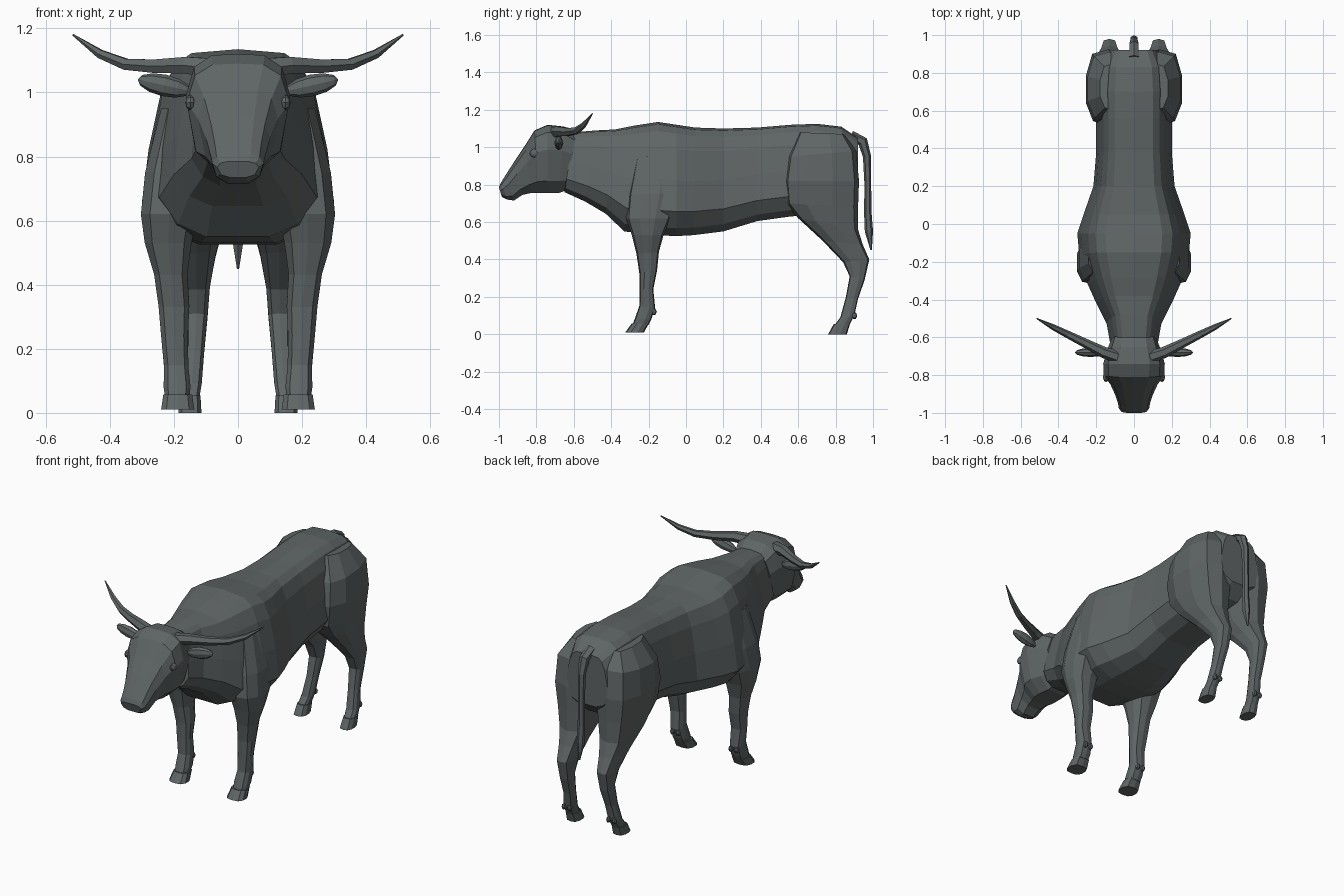
import bpy
import bmesh
import math
from mathutils import Vector, Matrix

default_cube = bpy.data.objects.get("Cube")
if default_cube:
    bpy.data.objects.remove(default_cube, do_unlink=True)

# One dark slate colour for the whole animal
hide_colour = (0.115, 0.13, 0.13, 1)
hide = bpy.data.materials.new("dark_slate_hide")
hide.use_nodes = True
hide.diffuse_color = hide_colour
hide.node_tree.nodes["Principled BSDF"].inputs["Base Color"].default_value = hide_colour
hide.node_tree.nodes["Principled BSDF"].inputs["Roughness"].default_value = 0.8


def finish(name, bm):
    """Turn a bmesh into a flat shaded object in the scene."""
    bmesh.ops.recalc_face_normals(bm, faces=bm.faces)
    mesh = bpy.data.meshes.new(name)
    bm.to_mesh(mesh)
    bm.free()
    mesh.materials.append(hide)
    obj = bpy.data.objects.new(name, mesh)
    bpy.context.scene.collection.objects.link(obj)
    return obj


def skin(name, rings):
    """Bridge a row of equal rings of points and cap both ends."""
    bm = bmesh.new()
    loops = [[bm.verts.new(point) for point in ring] for ring in rings]
    for ring, following in zip(loops, loops[1:]):
        for i in range(len(ring)):
            j = (i + 1) % len(ring)
            bm.faces.new((ring[i], ring[j], following[j], following[i]))
    bm.faces.new(loops[0])
    bm.faces.new(loops[-1])
    return finish(name, bm)


def section(profile, centre_x, half_width, start, end):
    """Closed ring from a half profile of (width share, share from start to end)."""
    mirrored = [(-across, along) for across, along in reversed(profile) if across > 0]
    ring = []
    for across, along in profile + mirrored:
        y, z = start.lerp(end, along)
        ring.append(Vector((centre_x + across * half_width, y, z)))
    return ring


def loft_trunk(name, profile, stations):
    """Stations: top y, top z, bottom y, bottom z, half width."""
    skin(name, [section(profile, 0, width, Vector((top_y, top_z)), Vector((low_y, low_z)))
                for top_y, top_z, low_y, low_z, width in stations])


def loft_limb(name, side, stations):
    """Stations: centre x, half width, front y, front z, back y, back z."""
    skin(name, [section(limb_profile, side * x, width,
                        Vector((front_y, front_z)), Vector((back_y, back_z)))
                for x, width, front_y, front_z, back_y, back_z in stations])


def tube(name, path, reference, side=1, sides=6):
    """Tapered tube; path points are x, y, z, radius."""
    points = [Vector((side * x, y, z)) for x, y, z, radius in path]
    rings = []
    for i, point in enumerate(points):
        before = points[max(i - 1, 0)]
        after = points[min(i + 1, len(points) - 1)]
        tangent = (after - before).normalized()
        across = tangent.cross(reference).normalized()
        upward = across.cross(tangent)
        radius = path[i][-1]
        angles = [math.tau * k / sides for k in range(sides)]
        rings.append([point + radius * (math.cos(a) * across + math.sin(a) * upward)
                      for a in angles])
    skin(name, rings)


def pebble(name, centre, radii, turn=0.0, segments=8, rows=6):
    """Low-poly ellipsoid with its poles along x."""
    bm = bmesh.new()
    bmesh.ops.create_uvsphere(bm, u_segments=segments, v_segments=rows, radius=1)
    placement = (Matrix.Translation(centre) @ Matrix.Rotation(turn, 4, 'Y')
                 @ Matrix.Diagonal(Vector(radii)).to_4x4()
                 @ Matrix.Rotation(math.pi / 2, 4, 'Y'))
    bmesh.ops.transform(bm, matrix=placement, verts=bm.verts)
    finish(name, bm)


# Half cross-sections
body_profile = [(0, 0), (.5, .02), (.68, .08), (.81, .22), (.93, .5),
                (1, .78), (.76, .93), (.4, 1), (0, 1)]
head_profile = [(0, 0), (.5, .01), (.84, .11), (1, .36), (.82, .82), (.4, 1), (0, 1)]
limb_profile = [(0, 0), (.68, .06), (1, .3), (1, .65), (.72, .94), (0, 1)]

# Neck, barrel and rump
loft_trunk("body", body_profile, [
    (-.6, 1.08, -.65, .76, .125),
    (-.48, 1.09, -.54, .71, .145),
    (-.38, 1.095, -.43, .645, .2),
    (-.28, 1.115, -.33, .55, .245),
    (-.15, 1.135, -.17, .53, .29),
    (-.05, 1.12, -.05, .525, .3),
    (.05, 1.105, .04, .53, .27),
    (.2, 1.1, .2, .55, .215),
    (.38, 1.105, .38, .605, .2),
    (.56, 1.12, .56, .63, .2),
    (.7, 1.125, .72, .64, .2),
    (.83, 1.11, .85, .68, .19),
    (.92, 1.05, .92, .75, .14),
])

# Head from the nape to the muzzle
loft_trunk("head", head_profile, [
    (-.59, 1.07, -.64, .77, .12),
    (-.65, 1.11, -.68, .755, .14),
    (-.74, 1.12, -.74, .755, .163),
    (-.81, 1.09, -.79, .755, .16),
    (-.86, 1.01, -.83, .755, .125),
    (-.92, .92, -.875, .745, .1),
    (-.965, .85, -.92, .715, .085),
    (-.99, .81, -.955, .72, .08),
    (-1, .785, -.985, .735, .065),
])

# Tail with a pointed tuft
tube("tail", [
    (0, .88, 1.06, .03), (0, .945, 1.03, .028), (0, .968, .95, .022),
    (0, .972, .8, .018), (0, .972, .65, .02), (0, .978, .55, .022),
    (0, .99, .45, .004),
], Vector((1, 0, 0)))

horn_path = [
    (.07, -.71, 1.075, .035), (.16, -.68, 1.085, .03), (.26, -.63, 1.082, .024),
    (.35, -.585, 1.088, .02), (.43, -.545, 1.12, .015), (.515, -.5, 1.18, .003),
]

front_leg = [
    (.17, .07, -.27, .95, -.06, .95),
    (.2, .09, -.31, .75, -.05, .75),
    (.215, .088, -.32, .62, -.08, .62),
    (.218, .073, -.29, .53, -.12, .53),
    (.21, .052, -.265, .43, -.145, .44),
    (.2, .048, -.25, .33, -.155, .34),
    (.198, .042, -.248, .24, -.175, .24),
    (.193, .038, -.25, .15, -.165, .14),
    (.19, .042, -.275, .08, -.185, .08),
    (.19, .038, -.285, .05, -.2, .05),
]
front_hoof = [(.188, .045, -.29, .058, -.2, .055), (.188, .052, -.325, .01, -.225, .01)]

hind_leg = [
    (.1, .08, .6, 1.08, .85, 1.07),
    (.13, .115, .54, .95, .91, .98),
    (.135, .12, .52, .82, .925, .82),
    (.13, .105, .53, .7, .92, .68),
    (.13, .085, .6, .62, .92, .56),
    (.13, .06, .73, .5, .945, .48),
    (.13, .042, .84, .385, .98, .4),
    (.13, .035, .875, .31, .955, .29),
    (.135, .03, .855, .2, .92, .19),
    (.145, .032, .825, .09, .9, .1),
    (.15, .03, .795, .05, .875, .05),
]
hind_hoof = [(.15, .033, .79, .055, .875, .05), (.15, .036, .76, 0, .86, 0)]

# Paired parts
for label, side in (("left", 1), ("right", -1)):
    tube(label + "_horn", horn_path, Vector((0, 0, 1)), side)
    pebble(label + "_ear", Vector((side * .23, -.68, 1.022)), (.085, .024, .034),
           turn=-side * .22)
    pebble(label + "_eye", Vector((side * .148, -.81, .968)), (.016, .026, .024))
    loft_limb(label + "_front_leg", side, front_leg)
    loft_limb(label + "_front_hoof", side, front_hoof)
    loft_limb(label + "_hind_leg", side, hind_leg)
    loft_limb(label + "_hind_hoof", side, hind_hoof)
    # Dewclaws behind each fetlock
    for place, x, y, z in (("front", .19, -.172, .12), ("hind", .145, .9, .1)):
        for edge, shift in (("inner", -.018), ("outer", .018)):
            pebble("_".join((label, place, edge, "dewclaw")),
                   Vector((side * (x + shift), y, z)), (.012, .016, .02),
                   segments=6, rows=4)
